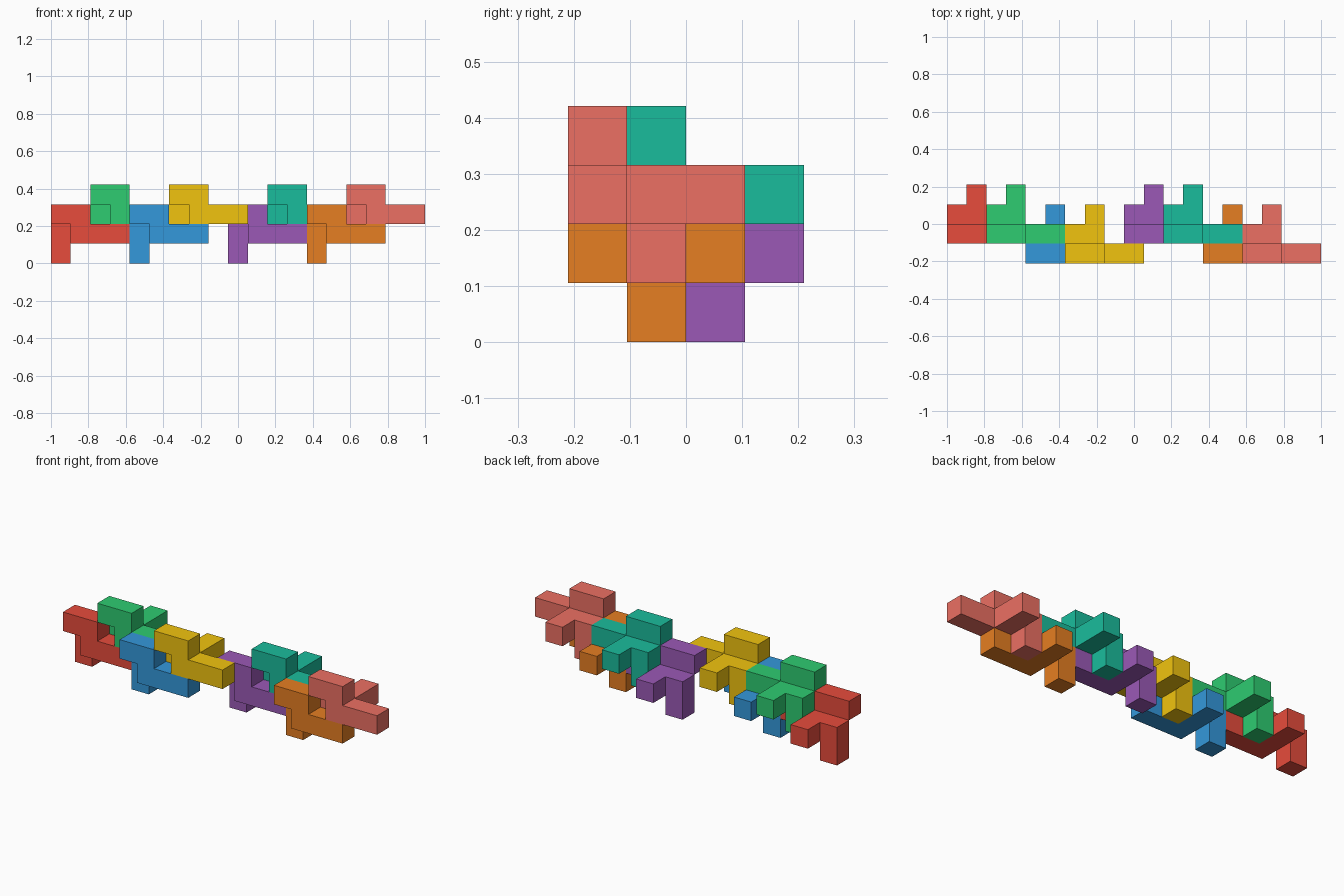
import bpy, bmesh
from mathutils import Vector

if "Cube" in bpy.data.objects:
    bpy.data.objects.remove(bpy.data.objects["Cube"])

U = 2 / 19  # edge of one cube

# One puzzle piece as unit cells; every piece is a shifted copy
CELLS = [(0, 0, 1), (1, 0, 1),              # raised front bar
         (1, 0, 0), (2, 0, 0), (3, 0, 0),   # long front arm
         (0, 1, 0), (1, 1, 0),              # middle bar
         (0, 1, -1),                        # foot
         (1, 2, 0)]                         # rear stub

DIRS = [Vector(d) for d in ((1, 0, 0), (-1, 0, 0), (0, 1, 0),
                            (0, -1, 0), (0, 0, 1), (0, 0, -1))]


def linear(h):
    c = [int(h[i:i + 2], 16) / 255 for i in (0, 2, 4)]
    return [v / 12.92 if v <= 0.04045 else ((v + 0.055) / 1.055) ** 2.4 for v in c] + [1]


def piece(name, offset, color):
    # Outer skin of the cells: a quad wherever a cell has no neighbour
    bm = bmesh.new()
    solid = set(CELLS)
    for cell in CELLS:
        for d in DIRS:
            if tuple(int(a + b) for a, b in zip(cell, d)) in solid:
                continue
            s = Vector((d.y, d.z, d.x))
            t = d.cross(s)
            mid = Vector(cell) + Vector((0.5, 0.5, 0.5)) + d / 2
            bm.faces.new([bm.verts.new((mid + (s * a + t * b) / 2) * U)
                          for a, b in ((-1, -1), (1, -1), (1, 1), (-1, 1))])
    bmesh.ops.remove_doubles(bm, verts=bm.verts, dist=1e-4)
    bmesh.ops.dissolve_limit(bm, angle_limit=0.01, verts=bm.verts, edges=bm.edges)
    mesh = bpy.data.meshes.new(name)
    bm.to_mesh(mesh)
    bm.free()
    mat = bpy.data.materials.new(name)
    mat.diffuse_color = linear(color)
    mat.use_nodes = True
    mat.node_tree.nodes["Principled BSDF"].inputs["Base Color"].default_value = mat.diffuse_color
    mesh.materials.append(mat)
    ob = bpy.data.objects.new(name, mesh)
    ob.location = (offset[0] * U - 1, (offset[1] - 2) * U, offset[2] * U)
    bpy.context.collection.objects.link(ob)


# Interlocking chain: four pieces per repeat, repeat every nine cells
STEPS = [(0, 1, 1), (2, 1, 2), (4, 0, 1), (6, 0, 2)]
PIECES = [("red", "e74c3c"), ("green", "2ecc71"), ("blue", "3498db"), ("yellow", "f1c40f"),
          ("purple", "9b59b6"), ("teal", "1abc9c"), ("orange", "e67e22"), ("salmon", "ec7063")]
for i, (name, color) in enumerate(PIECES):
    x, y, z = STEPS[i % 4]
    piece(name + "_piece", (x + 9 * (i // 4), y, z), color)
